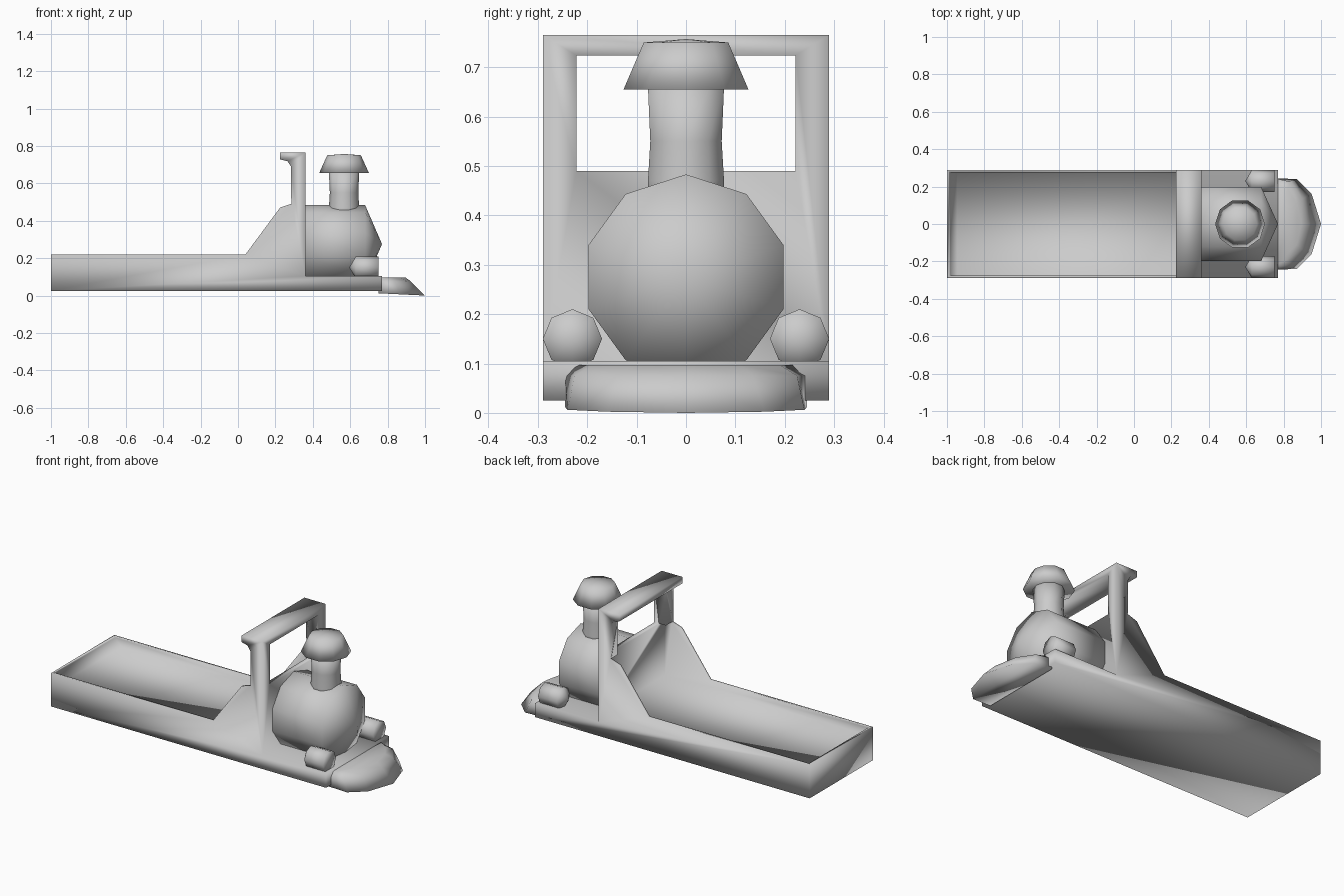
import bpy, bmesh, math

if "Cube" in bpy.data.objects:
    bpy.data.objects.remove(bpy.data.objects["Cube"])

def finish(name, bm):
    bmesh.ops.remove_doubles(bm, verts=bm.verts, dist=1e-5)
    bmesh.ops.recalc_face_normals(bm, faces=bm.faces)
    me = bpy.data.meshes.new(name)
    bm.to_mesh(me)
    bm.free()
    me.shade_smooth()
    ob = bpy.data.objects.new(name, me)
    bpy.context.collection.objects.link(ob)
    return ob

def loft(name, rings):
    """Bridge equal-length closed rings and cap both ends."""
    bm = bmesh.new()
    vs = [[bm.verts.new(p) for p in r] for r in rings]
    n = len(rings[0])
    for a, b in zip(vs, vs[1:]):
        for i in range(n):
            j = (i + 1) % n
            bm.faces.new((a[i], a[j], b[j], b[i]))
    bm.faces.new(vs[0])
    bm.faces.new(vs[-1])
    return finish(name, bm)

def extrude_y(name, profile, half):
    return loft(name, [[(x, y, z) for x, z in profile] for y in (-half, half)])

def lathe(name, profile, sides, loc, along_x=False):
    """Revolve (radius, height) points; optionally lay the axis along x."""
    bm = bmesh.new()
    vs = [bm.verts.new((r, 0, h)) for r, h in profile]
    es = [bm.edges.new(p) for p in zip(vs, vs[1:])]
    bmesh.ops.spin(bm, geom=vs + es, cent=(0, 0, 0), axis=(0, 0, 1),
                   angle=math.tau, steps=sides, use_duplicate=False)
    ob = finish(name, bm)
    ob.location = loc
    if along_x:
        ob.rotation_euler.y = math.pi / 2
    return ob

def cut(ob, cutter):
    mod = ob.modifiers.new("cut", 'BOOLEAN')
    mod.operation = 'DIFFERENCE'
    mod.solver = 'EXACT'
    mod.object = cutter
    bpy.ops.object.select_all(action='DESELECT')
    bpy.context.view_layer.objects.active = ob
    ob.select_set(True)
    bpy.ops.object.modifier_apply(modifier=mod.name)
    bpy.data.objects.remove(cutter)

# Tray, cab sides, posts, roof and front deck from one side profile
body = extrude_y("tray_and_cab", [
    (-1, .025), (.77, .025), (.77, .105), (.36, .105), (.36, .765),
    (.225, .765), (.225, .728), (.265, .718), (.283, .69), (.285, .49),
    (.225, .47), (.04, .22), (-1, .22)], .29)

# Shallow hollow of the tray, with a sloping rear wall
cut(body, extrude_y("tray_hollow", [
    (-.945, .17), (.33, .17), (.33, .492), (-.985, .492), (-.985, .215)], .276))

# Window opening between the posts
cut(body, extrude_y("window_opening", [
    (.1, .49), (.5, .49), (.5, .724), (.1, .724)], .222))
body.data.shade_smooth()

# Ten-sided boiler with a conical nose
lathe("boiler", [(0, .35), (.208, .35), (.208, .68), (0, .77)], 10,
      (0, 0, .275), True)

# Pinched chimney and its flared cap
lathe("chimney", [(0, .40), (.081, .40), (.081, .47), (.076, .55),
                  (.081, .66), (0, .66)], 10, (.567, 0, 0))
lathe("chimney_cap", [(0, .655), (.133, .655), (.09, .75), (0, .757)], 10,
      (.567, 0, 0))

# Pair of lamps on the deck
for side, y in (("left", .23), ("right", -.23)):
    lathe(side + "_lamp", [(0, .595), (.06, .63), (.06, .75), (0, .75)], 8,
          (0, y, .15), True)

# Rounded wedge at the front
def outline(half, z):
    return [(x, y, z) for x, y in half] + [(x, -y, z) for x, y in reversed(half) if y > 0]

lower = [(.752, .245), (.87, .24), (.95, .16), (1.0, 0)]
middle = [(.752, .245), (.84, .225), (.90, .135), (.925, 0)]
upper = [(.752, .225), (.82, .19), (.87, .11), (.895, 0)]
scoop = loft("front_scoop", [outline(lower, .003), outline(middle, .075),
                             outline(upper, .097)])
for v in scoop.data.vertices:
    if v.co.z < .01:
        v.co.z = .012 * (1 - v.co.x) / .248
